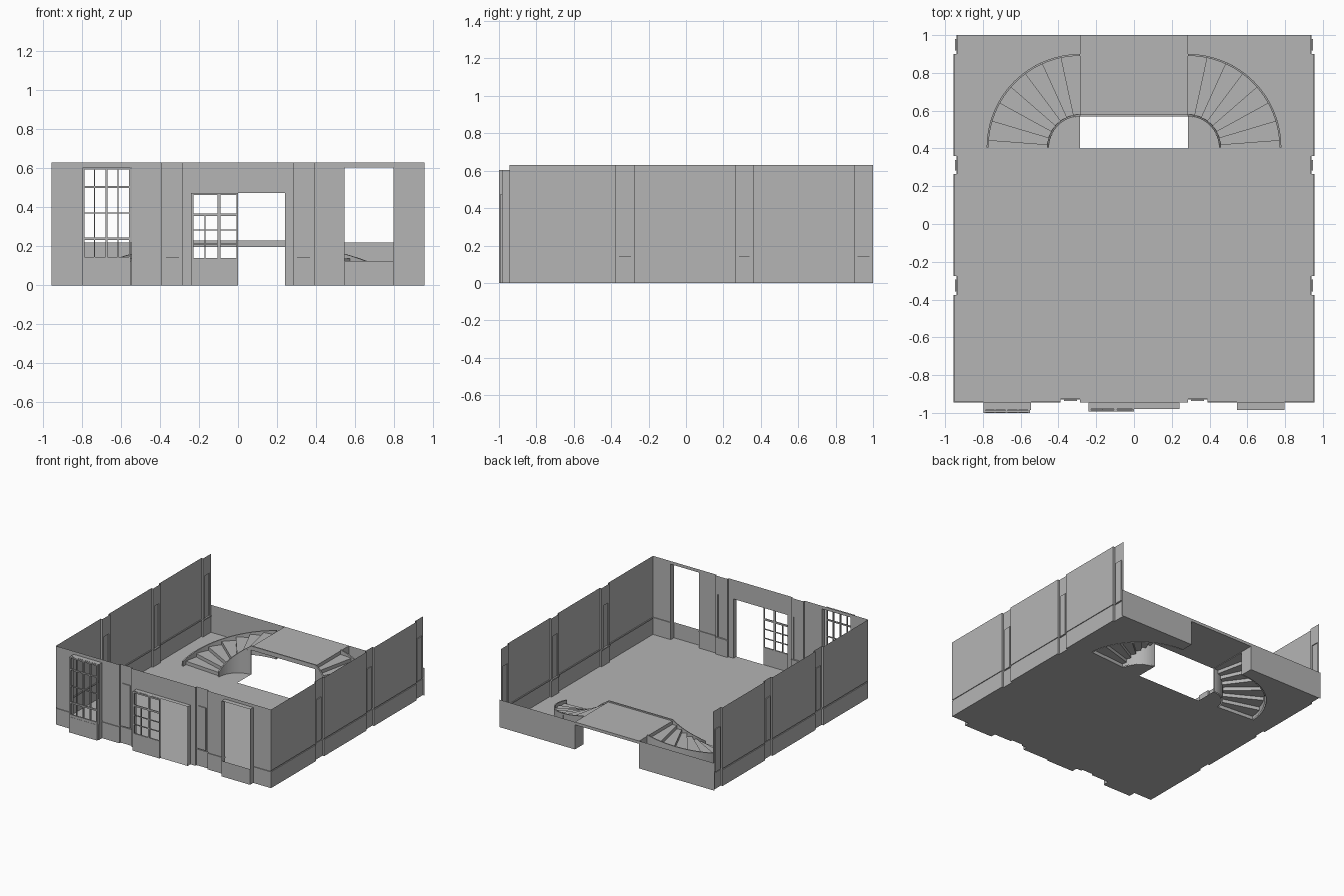
import bpy, bmesh, math

if "Cube" in bpy.data.objects:
    bpy.data.objects.remove(bpy.data.objects["Cube"])

grey = bpy.data.materials.new("plaster_grey")
grey.diffuse_color = (0.46, 0.46, 0.46, 1)
grey.use_nodes = True
grey.node_tree.nodes["Principled BSDF"].inputs["Base Color"].default_value = grey.diffuse_color

FRONT, SIDE, TOP = -0.945, 0.955, 0.63
CX, CY, R_IN, R_OUT = 0.285, 0.405, 0.165, 0.495   # stair arc centre and radii
LAND = 0.22


def finish(name, bm, normals=True):
    bmesh.ops.remove_doubles(bm, verts=bm.verts, dist=1e-5)
    if normals:
        bmesh.ops.recalc_face_normals(bm, faces=bm.faces)
    me = bpy.data.meshes.new(name)
    bm.to_mesh(me)
    bm.free()
    me.materials.append(grey)
    ob = bpy.data.objects.new(name, me)
    bpy.context.collection.objects.link(ob)
    return ob


def face(bm, pts):
    return bm.faces.new([bm.verts.new(p) for p in pts])


def add_box(bm, x0, x1, y0, y1, z0, z1):
    vs = bmesh.ops.create_cube(bm, size=1)["verts"]
    for v in vs:
        v.co = ((x0 + x1) / 2 + v.co.x * (x1 - x0),
                (y0 + y1) / 2 + v.co.y * (y1 - y0),
                (z0 + z1) / 2 + v.co.z * (z1 - z0))


def relief(name, us, zs, rule, put):
    """Shell wall: every cell has a depth (inwards) and may be open."""
    bm = bmesh.new()
    us, zs = sorted(us), sorted(zs)
    nu, nz = len(us) - 1, len(zs) - 1
    c = [[rule((us[i] + us[i + 1]) / 2, (zs[j] + zs[j + 1]) / 2)
          for j in range(nz)] for i in range(nu)]
    for i in range(nu):
        for j in range(nz):
            d, solid = c[i][j]
            u0, u1, z0, z1 = us[i], us[i + 1], zs[j], zs[j + 1]
            if solid:
                face(bm, [put(u0, d, z0), put(u1, d, z0), put(u1, d, z1), put(u0, d, z1)])
            if i + 1 < nu and c[i + 1][j][0] != d:
                e = c[i + 1][j][0]
                face(bm, [put(u1, d, z0), put(u1, e, z0), put(u1, e, z1), put(u1, d, z1)])
            if j + 1 < nz and c[i][j + 1][0] != d:
                e = c[i][j + 1][0]
                face(bm, [put(u0, d, z1), put(u1, d, z1), put(u1, e, z1), put(u0, e, z1)])
    return finish(name, bm)


PIL, PANEL, RAIL, NICHE = 0.015, 0.008, 0.006, -0.04
side_pil = [(-0.375, -0.275), (0.265, 0.36), (0.9, 1.0)]
front_pil = (0.285, 0.39)
DOOR, WIN = 0.24, (0.545, 0.797)
levels = [0, 0.125, 0.13, 0.14, 0.475, 0.482, 0.605, TOP]


def pilaster(u, z, a, b):
    # raised strip with a sunk panel
    if a + 0.018 < u < b - 0.02 and 0.14 < z < 0.482:
        return PANEL
    return PIL + (RAIL if 0.13 < z < 0.14 else 0)


def front_rule(u, z):
    u = abs(u)
    if u < DOOR and z < 0.475:
        return -0.035, False
    if WIN[0] < u < WIN[1] and z < 0.605:
        return NICHE, z < 0.125
    if front_pil[0] < u < front_pil[1]:
        return pilaster(u, z, *front_pil), True
    return (RAIL if 0.13 < z < 0.14 and u > 0.285 else 0), True


def side_rule(u, z):
    for a, b in side_pil:
        if a < u < b:
            return pilaster(u, z, a, b), True
    return (RAIL if 0.13 < z < 0.14 else 0), True


# front wall with door, window niches and pilasters
half = [DOOR, 0.285, 0.303, 0.37, 0.39, WIN[0], WIN[1], SIDE]
relief("front_wall", half + [-u for u in half], levels, front_rule,
       lambda u, d, z: (u, FRONT + d, z))

# side walls
su = [FRONT, 1.0] + [p for a, b in side_pil for p in (a, a + 0.018, b - 0.02, b)]
for s, n in ((1, "right"), (-1, "left")):
    relief(n + "_wall", set(su), levels, side_rule,
           lambda u, d, z, s=s: (s * (SIDE - d), u, z))


def arc(r, a0, a1, n):
    return [(CX + r * math.cos(math.radians(a0 + (a1 - a0) * i / n)),
             CY + r * math.sin(math.radians(a0 + (a1 - a0) * i / n))) for i in range(n + 1)]


# floor with stairwell opening
A0 = 4.3
outline = [(0, 0.4), (0, FRONT - 0.035), (DOOR, FRONT - 0.035), (DOOR, FRONT)]
for a, b, d in (front_pil + (PIL,), WIN + (NICHE,)):
    outline += [(a, FRONT), (a, FRONT + d), (b, FRONT + d), (b, FRONT)]
outline.append((SIDE, FRONT))
for a, b in side_pil:
    outline += [(SIDE, a), (SIDE - PIL, a), (SIDE - PIL, b)]
    if b < 1:
        outline.append((SIDE, b))
outline += [(CX, 1.0)] + arc(R_OUT, 90, A0, 16) + arc(R_IN, A0, 90, 16) + [(CX, 0.4)]
bm = bmesh.new()
for s in (1, -1):
    f = face(bm, [(s * x, y, 0) for x, y in outline])
    f.normal_update()
    if f.normal.z < 0:
        f.normal_flip()
bmesh.ops.triangulate(bm, faces=bm.faces)
finish("floor", bm, normals=False)

# curved stairs
STEPS = 8
DA = (90 - A0) / (STEPS - 1)
for s, n in ((1, "right"), (-1, "left")):
    bm = bmesh.new()
    for k in range(STEPS):
        a, z0, z1 = A0 + DA * k, LAND * k / STEPS, LAND * (k + 1) / STEPS
        (p,), (q,) = arc(R_IN, a, a, 1)[:1], arc(R_OUT, a, a, 1)[:1]
        face(bm, [(s * p[0], p[1], z0), (s * q[0], q[1], z0),
                  (s * q[0], q[1], z1), (s * p[0], p[1], z1)])
        if k < STEPS - 1:
            ring = arc(R_IN, a, a + DA, 3) + arc(R_OUT, a + DA, a, 3)
            face(bm, [(s * x, y, z1) for x, y in ring])
    finish(n + "_stair_treads", bm)

    # inner and outer stair walls rising with the steps
    for r, t, part in ((R_IN, 0.01, "inner"), (R_OUT, -0.01, "outer")):
        bm = bmesh.new()
        N = 24
        p, q = arc(r, 0, 90, N), arc(r + t, 0, 90, N)
        h = [0.04 + 0.19 * i / N for i in range(N + 1)]
        rows = [[(s * x, y, z) for (x, y), z in
                 ((p[i], 0), (p[i], h[i]), (q[i], h[i]), (q[i], 0))] for i in range(N + 1)]
        for i in range(N):
            for j in range(3):
                face(bm, [rows[i][j], rows[i + 1][j], rows[i + 1][j + 1], rows[i][j + 1]])
        face(bm, rows[0])
        face(bm, rows[N])
        finish(n + "_stair_wall_" + part, bm)

    # low back wall and its return under the landing
    bm = bmesh.new()
    face(bm, [(s * CX, 1, 0), (s * SIDE, 1, 0), (s * SIDE, 1, LAND), (s * CX, 1, LAND)])
    face(bm, [(s * CX, 1, 0), (s * CX, CY + R_OUT, 0), (s * CX, CY + R_OUT, LAND), (s * CX, 1, LAND)])
    finish(n + "_back_wall", bm)

# landing with front kerb
bm = bmesh.new()
add_box(bm, -CX, CX, 0.57, 1.0, 0.197, LAND)
add_box(bm, -CX, CX, 0.57, 0.58, 0.21, 0.23)
finish("landing", bm)

# glazing bars of the left window
bm = bmesh.new()
x0, x1, y0, y1 = -0.797, -0.55, -1.0, -0.985
for x, w in ((x0 + 0.005, 0.01), (-0.735, 0.006), (-0.675, 0.01), (-0.615, 0.006), (x1 - 0.005, 0.01)):
    add_box(bm, x - w / 2, x + w / 2, y0, y1, 0.125, 0.605)
for z, w in ((0.135, 0.02), (0.24, 0.012), (0.372, 0.006), (0.505, 0.01), (0.6, 0.01)):
    add_box(bm, x0, x1, y0 + 0.002, y1 - 0.002, z - w / 2, z + w / 2)
add_box(bm, x0, x1, y0, y1, 0, 0.125)
finish("left_window", bm)

# half-glazed door leaf
bm = bmesh.new()
y0, y1 = -0.992, -0.98
add_box(bm, -DOOR, 0, y0, y1, 0, 0.14)
for x, w, top in ((-0.234, 0.012, 0.475), (-0.098, 0.016, 0.475), (-0.004, 0.008, 0.475),
                  (-0.168, 0.005, 0.36)):
    add_box(bm, x - w / 2, x + w / 2, y0, y1, 0.14, top)
for z, w in ((0.212, 0.006), (0.285, 0.006), (0.363, 0.014), (0.469, 0.012)):
    add_box(bm, -DOOR, 0, y0 + 0.002, y1 - 0.002, z - w / 2, z + w / 2)
finish("door_leaf", bm)
